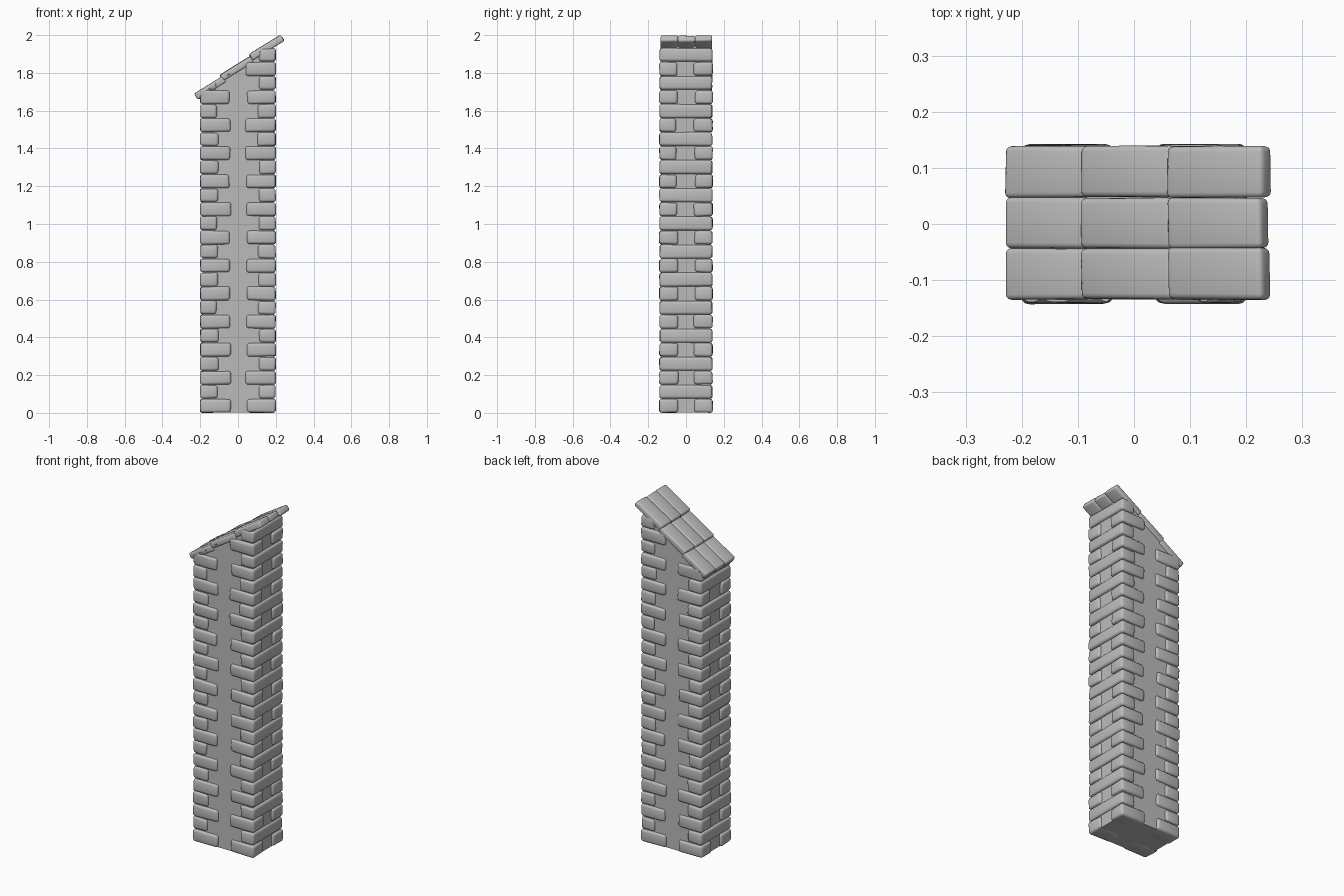
import bpy, bmesh, math, random
from mathutils import Vector, Matrix

random.seed(7)
if "Cube" in bpy.data.objects:
    bpy.data.objects.remove(bpy.data.objects["Cube"], do_unlink=True)

stone = bpy.data.materials.new("grey stone")
stone.use_nodes = True
GREY = (0.5, 0.5, 0.5, 1)
stone.diffuse_color = GREY
stone.node_tree.nodes["Principled BSDF"].inputs["Base Color"].default_value = GREY

PITCH = 0.0743                    # height of one brick course
SLOPE = 0.735                     # rise of the roof line per unit of x
ROOF_POINT = Vector((0, 0, 1.83))
ROOF_NORMAL = Vector((-SLOPE, 0, 1)).normalized()


def add_block(bm, low, high, wobble, bevel, matrix=Matrix()):
    """Add one worn stone block with jittered corners and rounded edges."""
    low, high = Vector(low), Vector(high)
    part = bmesh.new()
    bmesh.ops.create_cube(part, size=1)
    for v in part.verts:
        v.co = Vector([(a + b) / 2 + c * (b - a) + random.uniform(-wobble, wobble)
                       for a, b, c in zip(low, high, v.co)])
    bmesh.ops.bevel(part, geom=part.edges[:], offset=bevel, segments=3,
                    profile=0.5, affect='EDGES', clamp_overlap=True)
    part.transform(matrix)
    mesh = bpy.data.meshes.new("block")
    part.to_mesh(mesh)
    part.free()
    bm.from_mesh(mesh)
    bpy.data.meshes.remove(mesh)


def cut_under_roof(bm):
    """Trim everything above the sloping underside of the roof."""
    cut = bmesh.ops.bisect_plane(bm, geom=bm.verts[:] + bm.edges[:] + bm.faces[:],
                                 plane_co=ROOF_POINT, plane_no=ROOF_NORMAL,
                                 clear_outer=True)
    rim = [e for e in cut["geom_cut"] if isinstance(e, bmesh.types.BMEdge)]
    bmesh.ops.holes_fill(bm, edges=rim)


def finish(name, bm, smooth=True):
    bmesh.ops.recalc_face_normals(bm, faces=bm.faces[:])
    mesh = bpy.data.meshes.new(name)
    bm.to_mesh(mesh)
    bm.free()
    mesh.materials.append(stone)
    obj = bpy.data.objects.new(name, mesh)
    bpy.context.collection.objects.link(obj)
    if smooth:
        bpy.ops.object.select_all(action='DESELECT')
        obj.select_set(True)
        bpy.context.view_layer.objects.active = obj
        bpy.ops.object.shade_smooth_by_angle(angle=math.radians(40))
    return obj


# Plain inner pillar with a sloping top
core = bmesh.new()
bmesh.ops.create_cube(core, size=1)
core.transform(Matrix.Translation((0, 0, 1.003)) @ Matrix.Diagonal((0.375, 0.258, 2, 1)))
cut_under_roof(core)
finish("pillar_core", core, smooth=False)

# Interlocking corner bricks: corner pairs alternate with full width bricks
for side, name in ((-1, "low_end_bricks"), (1, "high_end_bricks")):
    bricks = bmesh.new()
    for course in range(26):
        z = course * PITCH
        bottom, top = z + 0.001, z + PITCH - 0.001

        def brick(inner, y0, y1):
            inner += random.uniform(-0.006, 0.006)
            xs = sorted((side * inner, side * 0.2))
            add_block(bricks, (xs[0], y0, bottom), (xs[1], y1, top), 0.0025, 0.014)

        if course % 2:
            brick(0.108, -0.14, 0.14)
        else:
            for end in (-1, 1):
                ys = sorted((end * (0.045 + random.uniform(-0.006, 0.006)), end * 0.141))
                brick(0.042, *ys)
    cut_under_roof(bricks)
    for v in bricks.verts:
        v.co.z = max(v.co.z, 0)
    finish(name, bricks)

# Three overlapping rows of roof slabs
slabs = bmesh.new()
for x, z, length in ((-0.231, 1.688, 0.178), (-0.097, 1.786, 0.19), (0.058, 1.896, 0.199)):
    tilt = Matrix.Translation((x, 0, z)) @ Matrix.Rotation(-math.atan(0.62), 4, 'Y')
    for column in (-1, 0, 1):
        y = column * 0.091 + 0.002
        extra = random.uniform(-0.003, 0.003)
        add_block(slabs, (0, y - 0.0455, -0.036), (length + extra, y + 0.0455, 0.002),
                  0.002, 0.01, tilt)
finish("roof_slabs", slabs)
